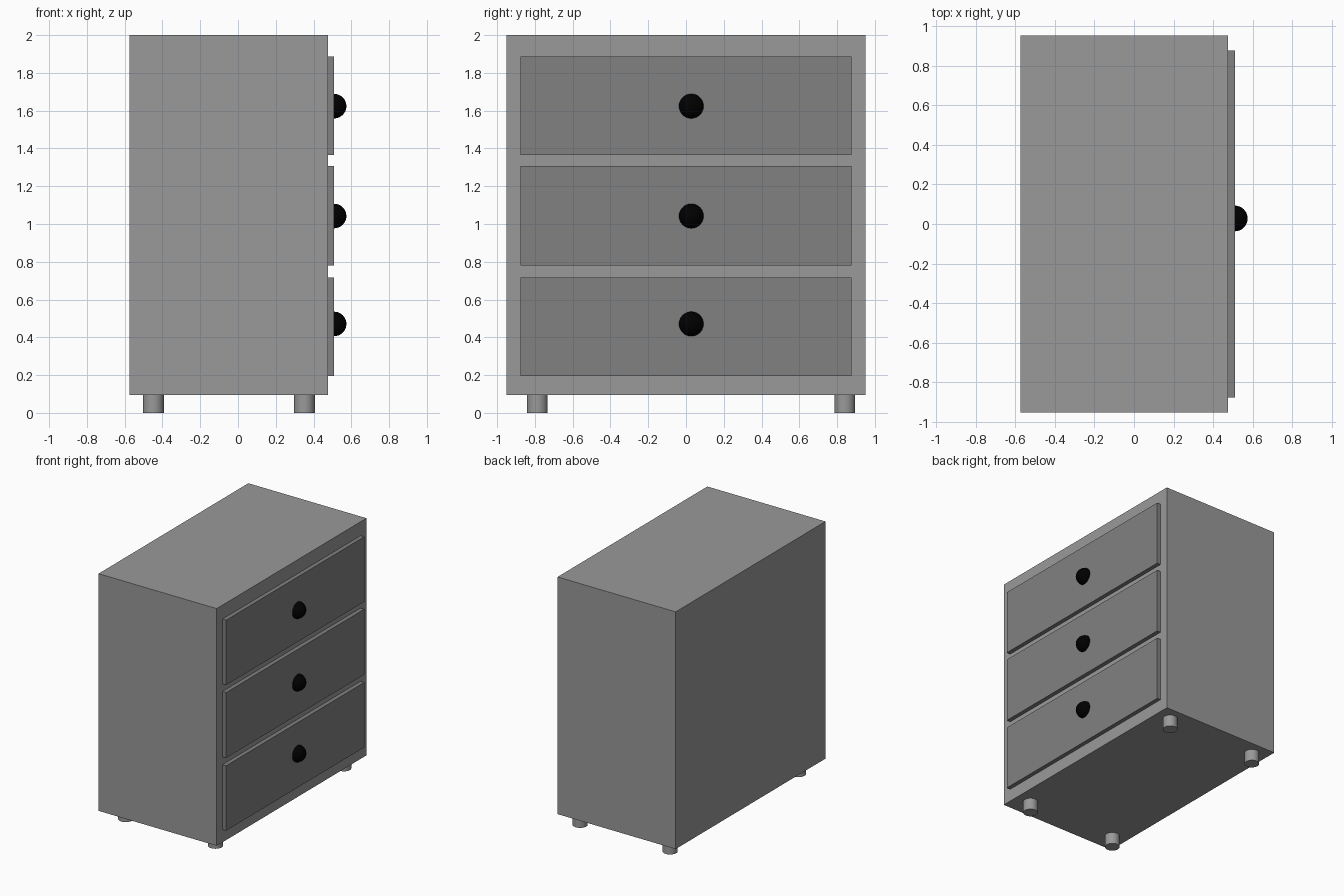
import bpy
import math

if "Cube" in bpy.data.objects:
    bpy.data.objects.remove(bpy.data.objects["Cube"])


def material(name, value):
    mat = bpy.data.materials.new(name)
    mat.diffuse_color = (value, value, value, 1)
    mat.use_nodes = True
    mat.node_tree.nodes["Principled BSDF"].inputs["Base Color"].default_value = mat.diffuse_color
    return mat


def box(name, lo, hi, mat):
    bpy.ops.mesh.primitive_cube_add(size=1, location=[(a + b) / 2 for a, b in zip(lo, hi)])
    ob = bpy.context.object
    ob.name = name
    ob.scale = [b - a for a, b in zip(lo, hi)]
    bpy.ops.object.transform_apply(location=False, rotation=False, scale=True)
    ob.data.materials.append(mat)


BOTTOM, FRONT, FACE = 0.094, 0.476, 0.509

body_grey = material("body_grey", 0.32)
drawer_grey = material("drawer_grey", 0.22)
black = material("black_knob", 0.0)

# Cabinet body
box("cabinet_body", (-0.574, -0.951, BOTTOM), (FRONT, 0.951, 2.0), body_grey)

# Drawer fronts, each with a round knob
drawers = [(0.196, 0.718, 0.471), (0.78, 1.306, 1.042), (1.366, 1.888, 1.624)]
for i, (z0, z1, knob_z) in enumerate(drawers, 1):
    box(f"drawer_front_{i}", (FRONT, -0.877, z0), (FACE, 0.877, z1), drawer_grey)
    bpy.ops.mesh.primitive_uv_sphere_add(segments=32, ring_count=16, radius=0.065,
                                         location=(FACE, 0.028, knob_z))
    knob = bpy.context.object
    knob.name = f"drawer_knob_{i}"
    knob.data.materials.append(black)
    bpy.ops.object.shade_smooth()

# Short cylindrical feet
for x, side in ((-0.448, "back"), (0.352, "front")):
    for y, end in ((-0.787, "left"), (0.841, "right")):
        bpy.ops.mesh.primitive_cylinder_add(vertices=32, radius=0.055, depth=BOTTOM,
                                            location=(x, y, BOTTOM / 2))
        foot = bpy.context.object
        foot.name = f"foot_{side}_{end}"
        foot.data.materials.append(body_grey)
        bpy.ops.object.shade_smooth_by_angle(angle=math.radians(30))
